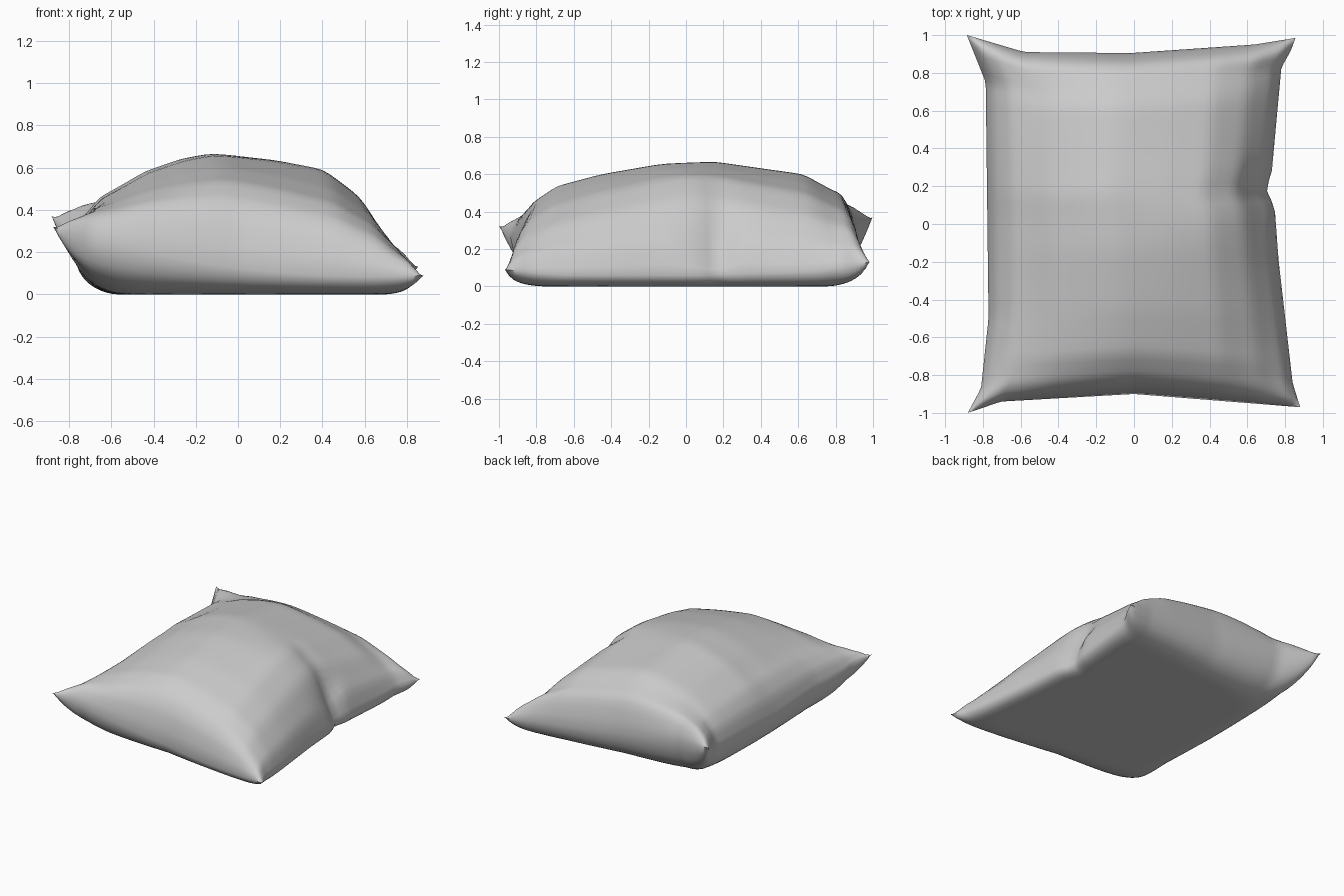
import bpy, bmesh, math

if "Cube" in bpy.data.objects:
    bpy.data.objects.remove(bpy.data.objects["Cube"], do_unlink=True)

fabric = bpy.data.materials.new("grey fabric")
fabric.use_nodes = True
fabric.diffuse_color = (0.6, 0.6, 0.6, 1)
fabric.node_tree.nodes["Principled BSDF"].inputs["Base Color"].default_value = (0.6, 0.6, 0.6, 1)

N = 48

# Seam outline: (position along edge, offset of edge)
LEFT = [(-1, -.88), (-.87, -.81), (-.5, -.77), (.75, -.785), (1, -.885)]
RIGHT = [(-1, .88), (-.87, .84), (-.2, .765), (.08, .745), (.18, .70), (.28, .73), (.84, .78), (.93, .83), (1, .855)]
FRONT = [(-1, -1), (-.8, -.94), (0, -.9), (1, -.97)]
BACK = [(-1, 1), (-.65, .91), (0, .905), (.75, .95), (1, .985)]
# Seam heights along the same edges
LEFT_Z = [(-1, .32), (-.75, .25), (0, .2), (.75, .25), (1, .37)]
RIGHT_Z = [(-1, .09), (-.7, .06), (.1, .06), (.7, .08), (1, .13)]
# Fullness of the top across and along the cushion
ACROSS = [(-1, 0), (-.95, .32), (-.84, .56), (-.55, .83), (-.32, .95), (-.13, 1),
          (.26, .95), (.55, .88), (.78, .66), (.95, .31), (1, 0)]
LENGTHWISE = [(-1, 0), (-.97, .38), (-.9, .6), (-.76, .77), (-.5, .88), (-.14, .98),
              (.17, 1), (.7, .87), (.92, .62), (.97, .4), (1, 0)]


def along(points, t):
    for (a, p), (b, q) in zip(points, points[1:]):
        if t <= b:
            return p + (q - p) * (t - a) / (b - a)
    return points[-1][1]


def mix(a, b, t):
    return a + (b - a) * (t + 1) / 2


def flatness(t, power):
    return max(0, 1 - abs(t) ** power) ** 0.5


def spread(i):
    # Rows gather towards the seams
    s = 2 * i / N - 1
    return 0.35 * s + 0.65 * math.sin(s * math.pi / 2)


def cushion_point(i, j, top):
    u, v = spread(i), spread(j)
    x = mix(along(LEFT, v), along(RIGHT, v), u)
    y = mix(along(FRONT, u), along(BACK, u), v)
    sag = (0.03 + 0.05 * max(0, -v)) * (1 - u * u)
    seam = mix(along(LEFT_Z, v), along(RIGHT_Z, v), u) - sag
    if not top:
        flat = min(1, 1.1 * flatness(u, 6 if u < 0 else 12) * flatness(v, mix(5, 10, u)))
        return x, y, seam * (1 - flat)
    # Corners on one side are slacker than on the other
    slack = 0.25 * max(0, u) * abs(v)
    f, g = along(ACROSS, u), along(LENGTHWISE, v)
    z = seam + (0.67 - seam) * f * g * (1 - slack)
    # Short slanted fold pinched into one side
    d = y - 0.15 - 0.7 * max(0, 0.71 - x)
    width = 0.12 if d < 0 else 0.06
    fold = math.exp(-abs(d / width) ** 1.4) * max(0, min(1, (x - .56) / .13))
    z -= (z - seam) * 0.6 * fold
    return x, y, z


# Cushion: two sheets joined along a shared seam
bm = bmesh.new()
seam_verts = {}
for top in (True, False):
    grid = {}
    for i in range(N + 1):
        for j in range(N + 1):
            if i in (0, N) or j in (0, N):
                if (i, j) not in seam_verts:
                    seam_verts[i, j] = bm.verts.new(cushion_point(i, j, top))
                grid[i, j] = seam_verts[i, j]
            else:
                grid[i, j] = bm.verts.new(cushion_point(i, j, top))
    for i in range(N):
        for j in range(N):
            quad = [grid[i, j], grid[i + 1, j], grid[i + 1, j + 1], grid[i, j + 1]]
            bm.faces.new(quad if top else quad[::-1])

# Soften the creases of the cloth, leaving the seam in place
outline = set(seam_verts.values())
inner = [v for v in bm.verts if v not in outline]
for _ in range(2):
    bmesh.ops.smooth_vert(bm, verts=inner, factor=0.5, use_axis_z=True)

mesh = bpy.data.meshes.new("cushion")
bm.to_mesh(mesh)
bm.free()
mesh.materials.append(fabric)
cushion = bpy.data.objects.new("cushion", mesh)
bpy.context.collection.objects.link(cushion)
bpy.context.view_layer.objects.active = cushion
cushion.select_set(True)
bpy.ops.object.shade_smooth_by_angle(angle=math.radians(60))
